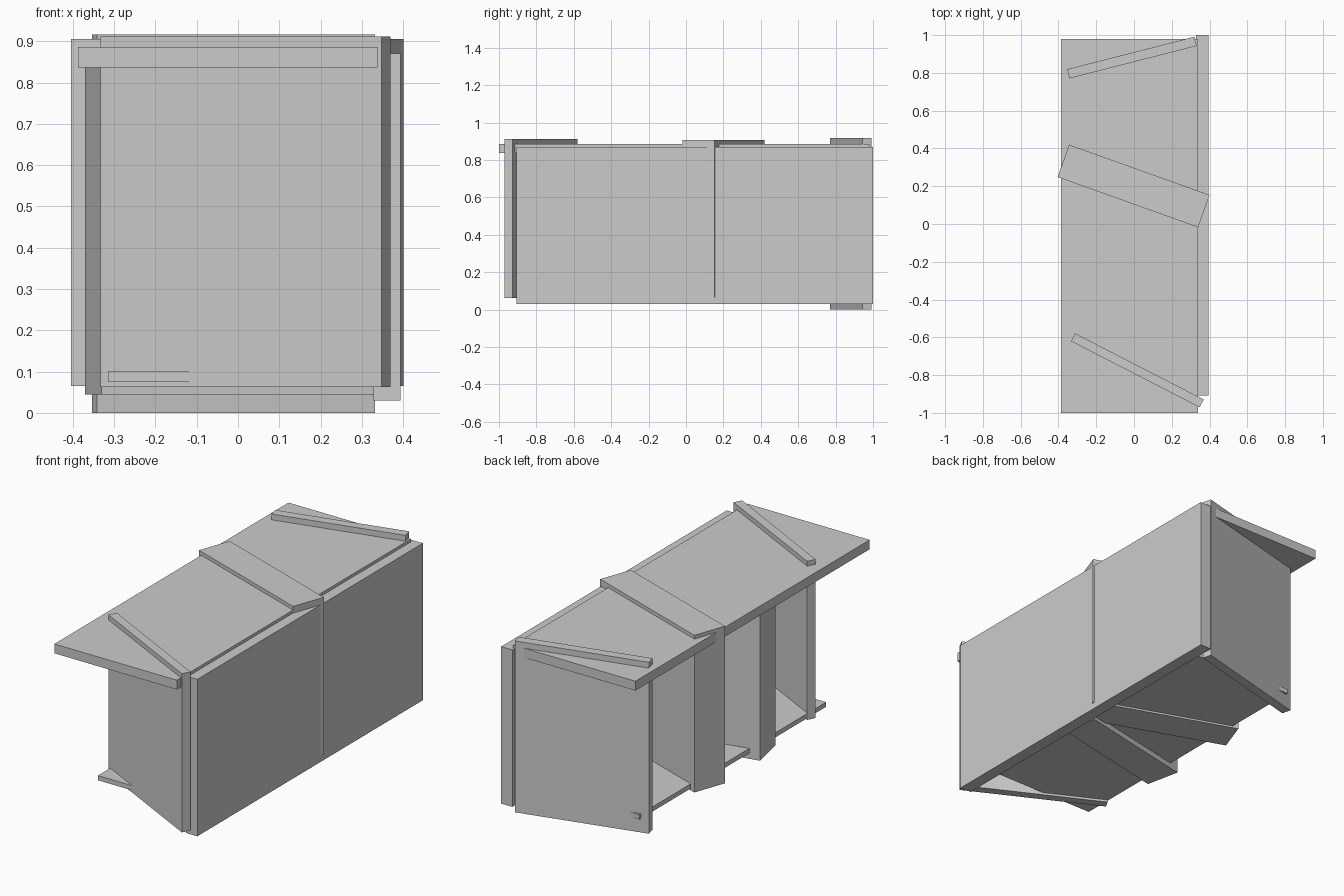
import bpy
from math import radians

if "Cube" in bpy.data.objects:
    bpy.data.objects.remove(bpy.data.objects["Cube"])


def board(name, center, length, depth, z0, z1, angle=0.0):
    """Rectangular board; length runs along x before turning about z."""
    bpy.ops.mesh.primitive_cube_add(size=1, location=(center[0], center[1], (z0 + z1) / 2))
    ob = bpy.context.object
    ob.name = name
    ob.scale = (length, depth, z1 - z0)
    ob.rotation_euler.z = radians(angle)
    return ob


def plank(name, x0, x1, y0, y1, z0, z1):
    """Square-set board given by its extents."""
    return board(name, ((x0 + x1) / 2, (y0 + y1) / 2), x1 - x0, y1 - y0, z0, z1)


# square-set boards
plank("top_board", -0.387, 0.338, -1.0, 0.98, 0.836, 0.886)
plank("back_panel", 0.328, 0.394, -0.907, 1.0, 0.03, 0.87)
plank("bottom_shelf", -0.315, 0.33, -0.735, 0.843, 0.075, 0.10)

# turned uprights: end panels and thick dividers
board("rear_end_panel", (-0.011, 0.881), 0.695, 0.05, 0.0, 0.917, 14.3)
board("rear_divider", (-0.002, 0.201), 0.79, 0.182, 0.065, 0.906, -19.7)
board("front_divider", (-0.013, -0.118), 0.69, 0.19, 0.045, 0.86, 12.0)
board("front_end_panel", (0.018, -0.775), 0.765, 0.047, 0.063, 0.912, -27.2)
